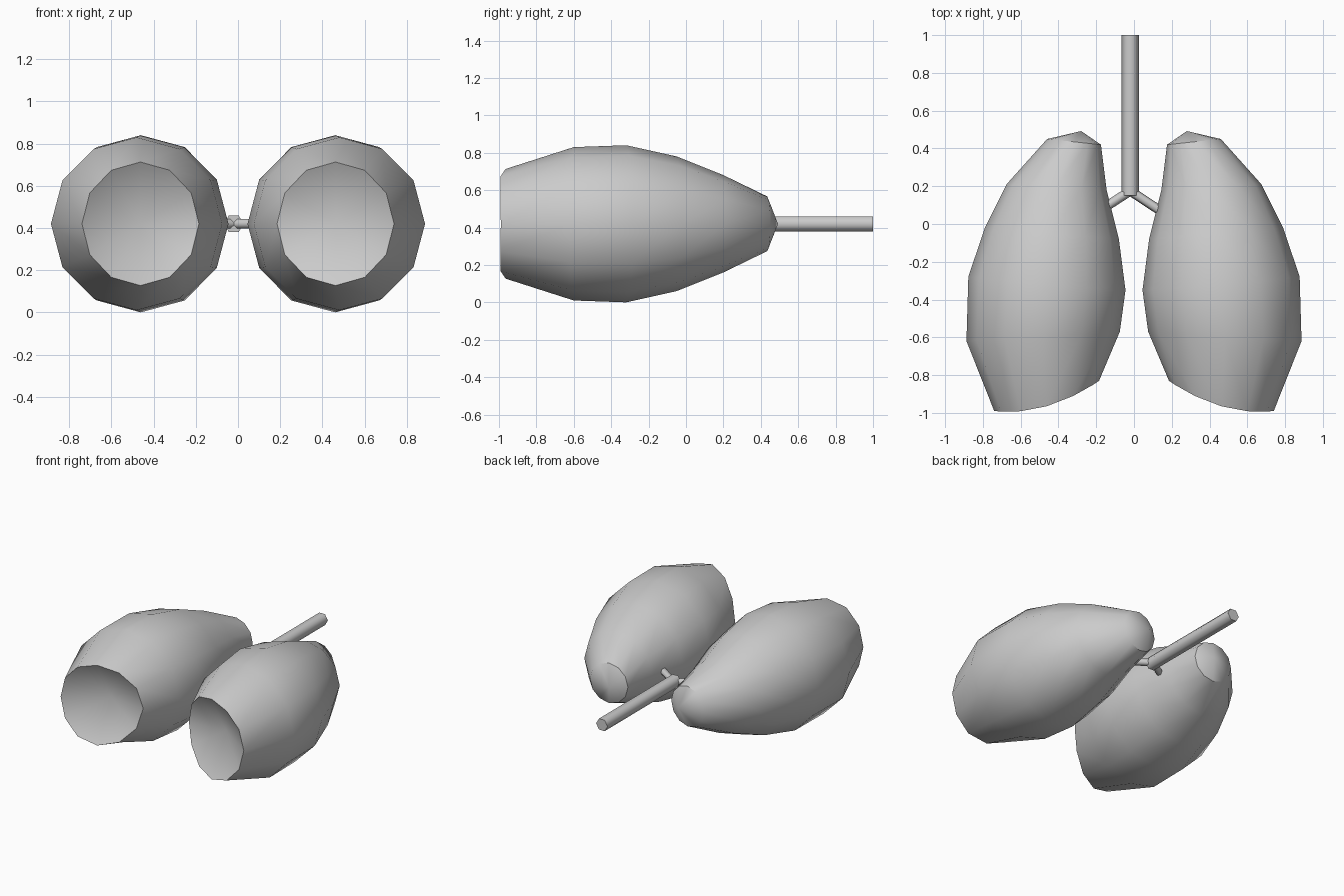
import bpy, bmesh, math
from mathutils import Vector

if "Cube" in bpy.data.objects:
    bpy.data.objects.remove(bpy.data.objects["Cube"])

Z = 0.42      # height of the centre plane
SIDES = 12

# rings: inner (x, y), outer (x, y), y at the middle, vertical radius
RINGS = [
    ((0.185, -0.83), (0.74, -0.99), -0.965, 0.293),
    ((0.075, -0.57), (0.887, -0.62), -0.60, 0.41),
    ((0.045, -0.35), (0.877, -0.28), -0.32, 0.42),
    ((0.08, -0.08), (0.79, -0.02), -0.05, 0.36),
    ((0.145, 0.18), (0.675, 0.21), 0.20, 0.26),
    ((0.175, 0.42), (0.46, 0.45), 0.435, 0.146),
]
HOLLOW = (0.465, -0.80, Z)   # centre of the concave base
TIP = (0.28, 0.492, Z)


def finish(name, bm, angle=40):
    bmesh.ops.recalc_face_normals(bm, faces=bm.faces)
    me = bpy.data.meshes.new(name)
    bm.to_mesh(me)
    bm.free()
    ob = bpy.data.objects.new(name, me)
    bpy.context.collection.objects.link(ob)
    bpy.ops.object.select_all(action='DESELECT')
    ob.select_set(True)
    bpy.context.view_layer.objects.active = ob
    bpy.ops.object.shade_smooth_by_angle(angle=math.radians(angle))
    return ob


def lung(name, side):
    bm = bmesh.new()
    loops = []
    for (xi, yi), (xo, yo), ym, rz in RINGS:
        loop = []
        for k in range(SIDES):
            a = 2 * math.pi * k / SIDES
            u = math.cos(a)
            x = (xi + xo) / 2 + u * (xo - xi) / 2
            # tilted, slightly bent ring
            y = ym + u * (yo - yi) / 2 + u * u * ((yi + yo) / 2 - ym)
            loop.append(bm.verts.new((side * x, y, Z + rz * math.sin(a))))
        loops.append(loop)
    for A, B in zip(loops, loops[1:]):
        for k in range(SIDES):
            n = (k + 1) % SIDES
            bm.faces.new((A[k], A[n], B[n], B[k]))
    for (x, y, z), loop in ((HOLLOW, loops[0]), (TIP, loops[-1])):
        c = bm.verts.new((side * x, y, z))
        for k in range(SIDES):
            bm.faces.new((loop[k], loop[(k + 1) % SIDES], c))
    return finish(name, bm)


def tube(name, p, q, r, sides=6):
    p, q = Vector(p), Vector(q)
    d = (q - p).normalized()
    e1 = d.cross(Vector((0, 0, 1))).normalized()
    e2 = e1.cross(d)
    bm = bmesh.new()
    ends = []
    for c in (p, q):
        ends.append([bm.verts.new(c + r * (math.cos(t) * e1 + math.sin(t) * e2))
                     for t in (2 * math.pi * k / sides for k in range(sides))])
    for k in range(sides):
        n = (k + 1) % sides
        bm.faces.new((ends[0][k], ends[0][n], ends[1][n], ends[1][k]))
    for e in ends:
        bm.faces.new(e)
    return finish(name, bm, 65)


# pair of lungs
lung("right_lung", 1)
lung("left_lung", -1)

# windpipe and its two branches
tube("windpipe", (-0.02, 0.15, Z), (-0.02, 1.0, Z), 0.046)
tube("right_branch", (-0.02, 0.175, Z), (0.17, 0.05, Z), 0.025)
tube("left_branch", (-0.02, 0.175, Z), (-0.19, 0.065, Z), 0.025)
